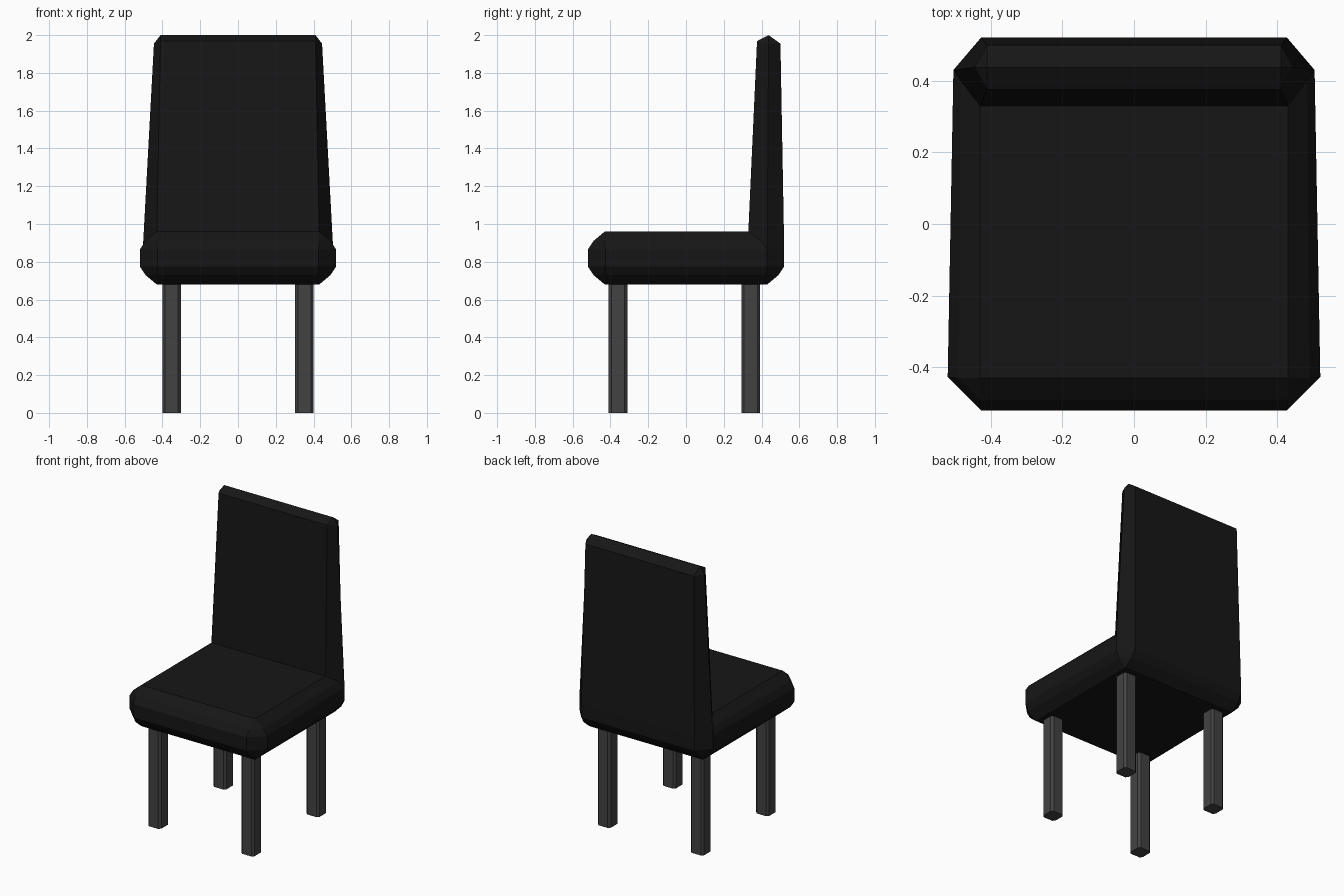
import bpy, bmesh

if "Cube" in bpy.data.objects:
    bpy.data.objects.remove(bpy.data.objects["Cube"])


def material(name, v):
    m = bpy.data.materials.new(name)
    m.diffuse_color = (v, v, v, 1)
    m.use_nodes = True
    m.node_tree.nodes["Principled BSDF"].inputs["Base Color"].default_value = m.diffuse_color
    return m


def finish(bm, name, mat):
    bmesh.ops.remove_doubles(bm, verts=bm.verts, dist=0.0005)
    bmesh.ops.recalc_face_normals(bm, faces=bm.faces)
    me = bpy.data.meshes.new(name)
    bm.to_mesh(me)
    bm.free()
    me.materials.append(mat)
    ob = bpy.data.objects.new(name, me)
    bpy.context.collection.objects.link(ob)
    return ob


def loft(bm, rows):
    """Join successive rows of points with faces, skipping repeated points."""
    for a, b in zip(rows, rows[1:]):
        for i in range(len(a) - 1):
            face(bm, [a[i], a[i + 1], b[i + 1], b[i]])


def face(bm, pts):
    pts = list(dict.fromkeys(pts))
    if len(pts) > 2:
        bm.faces.new([bm.verts.new(p) for p in pts])


def half_ring(z, a, c, side, rear):
    """Half of a chamfered seat outline, front centre to back centre."""
    return [(0, -a, z), (c, -a, z), (a, -c, z), (side, rear, z), (c, a, z), (0, a, z)]


black = material("upholstery_black", 0.008)
grey = material("leg_grey", 0.055)

# Upholstered seat and backrest: one half, mirrored
bm = bmesh.new()
lower = [half_ring(0.68, 0.43, 0.43, 0.43, 0.43),
         half_ring(0.73, 0.49, 0.43, 0.48, 0.43),
         half_ring(0.775, 0.52, 0.427, 0.504, 0.43),
         half_ring(0.865, 0.52, 0.427, 0.504, 0.43)]
loft(bm, lower)
face(bm, lower[0])

# Rounded top of the seat, open where the backrest rises
upper = [lower[-1][:4],
         half_ring(0.91, 0.49, 0.43, 0.483, 0.40)[:4],
         half_ring(0.96, 0.43, 0.43, 0.43, 0.33)[:4]]
loft(bm, upper)
face(bm, upper[-1] + [(0, 0.33, 0.96)])

# Tapered backrest with a ridge along the top
base = lower[-1][:2:-1] + [(0.43, 0.33, 0.96), (0, 0.33, 0.96)]
shoulder = [(0, 0.50, 1.955), (0.41, 0.50, 1.955), (0.445, 0.437, 1.955),
            (0.41, 0.376, 1.968), (0, 0.376, 1.968)]
ridge = [(min(p[0], 0.41), 0.437, 2.0) for p in shoulder]
loft(bm, [base, shoulder, ridge])
seat = finish(bm, "seat_and_backrest", black)
mirror = seat.modifiers.new("mirror", 'MIRROR')
mirror.merge_threshold = 0.001

# Four square legs with chamfered edges
for end, y in (("front", -0.36), ("back", 0.343)):
    for side, sx in (("left", -1), ("right", 1)):
        bm = bmesh.new()
        bmesh.ops.create_cube(bm, size=1)
        for v in bm.verts:
            v.co = (v.co.x * 0.098 + sx * 0.352, v.co.y * 0.098 + y, (v.co.z + 0.5) * 0.685)
        upright = [e for e in bm.edges if abs(e.verts[0].co.z - e.verts[1].co.z) > 0.5]
        bmesh.ops.bevel(bm, geom=upright, offset=0.014, segments=1, affect='EDGES')
        finish(bm, f"{end}_{side}_leg", grey)
